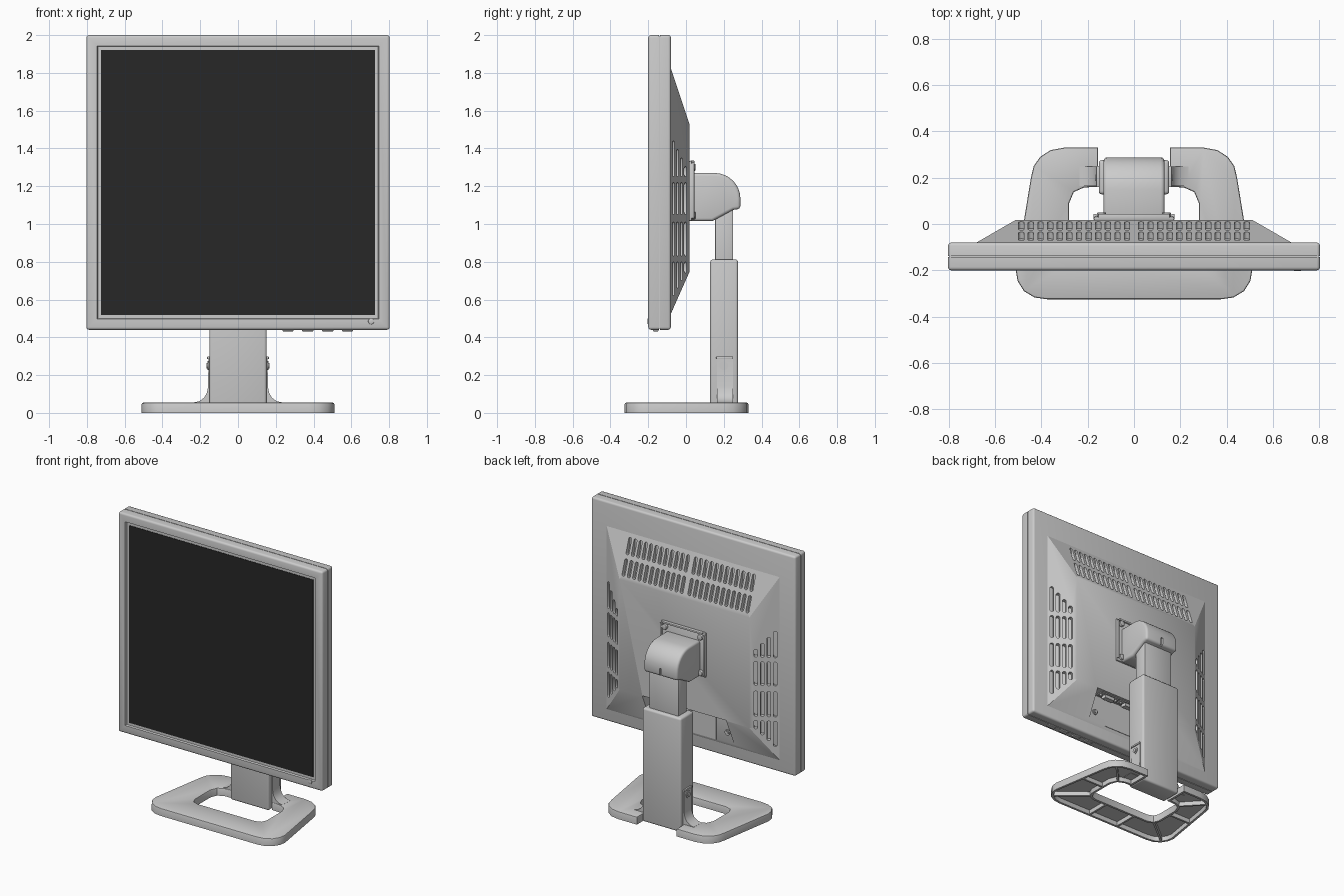
import bpy, bmesh
from math import cos, sin, pi, radians
from mathutils import Matrix, Vector

if "Cube" in bpy.data.objects:
    bpy.data.objects.remove(bpy.data.objects["Cube"])

XY = Matrix.Identity(4)                                                    # extrude along z
YZ = Matrix(((0, 0, 1, 0), (1, 0, 0, 0), (0, 1, 0, 0), (0, 0, 0, 1)))      # extrude along x
XZ = Matrix(((1, 0, 0, 0), (0, 0, 1, 0), (0, 1, 0, 0), (0, 0, 0, 1)))      # extrude along y


def prism(bm, pts, m, c0, c1):
    lo = [bm.verts.new(m @ Vector((a, b, c0))) for a, b in pts]
    hi = [bm.verts.new(m @ Vector((a, b, c1))) for a, b in pts]
    n = len(pts)
    bm.faces.new(lo[::-1])
    bm.faces.new(hi)
    for i in range(n):
        bm.faces.new((lo[i], lo[(i + 1) % n], hi[(i + 1) % n], hi[i]))


def rect(a0, a1, b0, b1):
    return [(a0, b0), (a1, b0), (a1, b1), (a0, b1)]


def circle(a, b, r, n=20):
    return [(a + r * cos(2 * pi * k / n), b + r * sin(2 * pi * k / n)) for k in range(n)]


def mirror(pts):
    return [(-a, b) for a, b in pts]


def smooth(o):
    bpy.ops.object.select_all(action='DESELECT')
    o.select_set(True)
    bpy.context.view_layer.objects.active = o
    bpy.ops.object.shade_smooth_by_angle(angle=radians(32))


def finish(bm, name, bevel=0, segs=2, mat=None):
    bmesh.ops.recalc_face_normals(bm, faces=bm.faces[:])
    if bevel:
        es = [e for e in bm.edges if len(e.link_faces) == 2 and e.calc_face_angle(0) > radians(35)]
        bmesh.ops.bevel(bm, geom=es, offset=bevel, segments=segs, profile=0.5,
                        affect='EDGES', clamp_overlap=True)
    me = bpy.data.meshes.new(name)
    bm.to_mesh(me)
    bm.free()
    o = bpy.data.objects.new(name, me)
    bpy.context.collection.objects.link(o)
    if mat:
        me.materials.append(mat)
    smooth(o)
    return o


def part(name, shapes, bevel=0, segs=2, mat=None):
    bm = bmesh.new()
    for s in shapes:
        prism(bm, *s)
    return finish(bm, name, bevel, segs, mat)


def cut(o, shapes):
    c = part("cutter", shapes)
    c.hide_render = True
    mod = o.modifiers.new("cut", 'BOOLEAN')
    mod.operation, mod.object, mod.solver = 'DIFFERENCE', c, 'EXACT'
    bpy.context.view_layer.objects.active = o
    bpy.ops.object.modifier_apply(modifier=mod.name)
    bpy.data.objects.remove(c)
    smooth(o)


dark = bpy.data.materials.new("screen_dark")
dark.diffuse_color = (0.02, 0.02, 0.02, 1)
dark.use_nodes = True
dark.node_tree.nodes["Principled BSDF"].inputs["Base Color"].default_value = dark.diffuse_color


# front bezel and rear shell, with a narrow seam between them
def shell(name, y0, y1, flat_y, opening):
    bm = bmesh.new()
    prism(bm, rect(-0.803, 0.803, 0.44, 2.0), XZ, y0, y1)
    bmesh.ops.recalc_face_normals(bm, faces=bm.faces[:])
    es = [e for e in bm.edges if not all(abs(v.co.y - flat_y) < 1e-4 for v in e.verts)]
    bmesh.ops.bevel(bm, geom=es, offset=0.014, segments=3, profile=0.5, affect='EDGES')
    if opening:
        bmesh.ops.recalc_face_normals(bm, faces=bm.faces[:])
        f = max((f for f in bm.faces if f.normal.y < -0.9), key=lambda f: f.calc_area())
        bmesh.ops.inset_region(bm, faces=[f], thickness=0.06, depth=0)
        bmesh.ops.inset_region(bm, faces=[f], thickness=0.006, depth=-0.012)
    finish(bm, name)


shell("front_bezel", -0.2, -0.142, -0.142, True)
shell("rear_shell", -0.138, -0.08, -0.138, False)
part("shell_seam", [(rect(-0.796, 0.796, 0.447, 1.993), XZ, -0.145, -0.135)])
part("screen", [(rect(-0.724, 0.724, 0.519, 1.921), XZ, -0.191, -0.18)], mat=dark)
part("power_button", [(circle(0.705, 0.485, 0.016), XZ, -0.203, -0.19)], 0.003)
part("menu_buttons", [(rect(x, x + 0.06, -0.175, -0.145), XY, 0.432, 0.45)
                      for x in (0.235, 0.34, 0.445, 0.55)], 0.003)

# tapered back housing
ya, yb = -0.08, 0.018
bm = bmesh.new()
outer = [bm.verts.new((x, ya, z)) for x, z in rect(-0.68, 0.68, 0.525, 1.825)]
inner = [bm.verts.new((x, yb, z)) for x, z in rect(-0.51, 0.51, 0.745, 1.53)]
bm.faces.new(outer)
bm.faces.new(inner)
for i in range(4):
    j = (i + 1) % 4
    bm.faces.new((outer[i], outer[j], inner[j], inner[i]))
housing = finish(bm, "back_housing")
cut(housing, [(rect(-0.33, 0.33, 0.4, 0.75), XZ, -0.07, 0.1)])   # port recess


def frame(origin, u, v):
    u, v = Vector(u).normalized(), Vector(v).normalized()
    m = Matrix((u, v, u.cross(v))).transposed().to_4x4()
    m.translation = origin
    return m


def slot(origin, u, v, w, l):
    r, e = w / 2, l / 2 - w / 2
    pts = []
    for k in range(12):
        t = pi * (k + 0.5) / 6
        pts.append((r * cos(t), r * sin(t) + (e if sin(t) > 0 else -e)))
    return (pts, frame(origin, u, v), -0.03, 0.03)


# vent slots: two rows on the top slope, four columns on each side slope
vents = []
for y in (-0.053, -0.008):
    z = 1.825 - (y - ya) / (yb - ya) * 0.295
    for s in (-1, 1):
        for k in range(12):
            vents.append(slot((s * (0.03 + 0.0415 * k), y, z), (1, 0, 0), (0, yb - ya, -0.295), 0.024, 0.115))
for s in (-1, 1):
    for c in range(4):
        y = -0.066 + 0.021 * c
        x = s * (0.68 - (y - ya) / (yb - ya) * 0.17)
        for z0, z1 in ((0.62 + 0.04 * c, 0.8), (0.83, 1.01), (1.05, 1.22), (1.25, 1.44 - 0.045 * c)):
            vents.append(slot((x, y, (z0 + z1) / 2), (s * 0.17, ya - yb, 0), (0, 0, 1), 0.026, z1 - z0))
cut(housing, vents)

# connectors under the recess ceiling, label and screws on the recess wall
for name, x, w in (("analog_port", 0.2, 0.055), ("digital_port", 0.02, 0.065)):
    y = -0.026
    part(name, [(rect(x - w - 0.022, x + w + 0.022, y - 0.026, y + 0.026), XY, 0.744, 0.752),
                ([(x - w + 0.01, y - 0.017), (x + w - 0.01, y - 0.017), (x + w - 0.018, y + 0.017),
                  (x - w + 0.018, y + 0.017)], XY, 0.722, 0.75)] +
         [(circle(x + s * (w + 0.008), y, 0.01, 6), XY, 0.73, 0.75) for s in (-1, 1)])
part("rating_label", [(rect(-0.19, 0.19, 0.545, 0.715), XZ, -0.072, -0.068)])
part("recess_screws", [(circle(s * 0.28, 0.62, r, 16), XZ, -0.075, y)
                       for s in (-1, 1) for r, y in ((0.02, -0.062), (0.012, -0.055))])

# mounting plate with corner bolts
part("mount_plate", [(rect(-0.175, 0.175, 1.015, 1.335), XZ, 0.015, 0.032)], 0.008)
part("mount_rim", [(rect(a, b, c, d), XZ, 0.02, 0.044) for a, b, c, d in
                   ((-0.175, -0.162, 1.03, 1.32), (0.162, 0.175, 1.03, 1.32), (-0.155, 0.155, 1.322, 1.335))], 0.003)
part("mount_bolts", [(circle(sx * 0.14, z, 0.02, 16), XZ, 0.02, 0.05)
                     for sx in (-1, 1) for z in (1.045, 1.3)], 0.005)

# curved tilt head
arc = [(0.15 + 0.138 * sin(t * pi / 16), 1.135 + 0.135 * cos(t * pi / 16)) for t in range(9)]
head = part("tilt_head", [([(0.02, 1.015), (0.02, 1.27)] + arc + [(0.288, 1.08), (0.25, 1.075), (0.14, 1.015)],
                           YZ, -0.132, 0.132)], 0.016, 3)
cut(head, [(rect(-0.008, 0.008, 1.05, 1.135), XZ, 0.275, 0.35)])

# telescoping post
part("inner_post", [(rect(-0.115, 0.115, 0.153, 0.25), XY, 0.7, 1.12)], 0.008)
part("outer_post", [(rect(-0.152, 0.152, 0.128, 0.276), XY, 0.004, 0.812)], 0.014, 3)

# flared side brackets with lock knobs
flare = [(0.13, 0.03), (0.235, 0.03), (0.235, 0.055), (0.205, 0.062), (0.18, 0.08), (0.165, 0.105),
         (0.158, 0.14), (0.157, 0.285), (0.13, 0.295)]
part("post_flares", [(p, XZ, 0.163, 0.248) for p in (flare, mirror(flare))])
part("flare_caps", [(rect(s * 0.155 - 0.008, s * 0.155 + 0.008, 0.16, 0.25), XY, 0.285, 0.298)
                    for s in (-1, 1)], 0.002)
part("lock_knobs", [(circle(0.2, 0.25, r), YZ, s * 0.15, s * d)
                    for s in (-1, 1) for r, d in ((0.024, 0.161), (0.014, 0.167))])

# C-shaped foot: open at the back around the post, hollow underneath
out = [(0.155, 0.33), (0.3, 0.33), (0.36, 0.319), (0.405, 0.29), (0.433, 0.25), (0.445, 0.2), (0.51, -0.2),
       (0.503, -0.245), (0.475, -0.29), (0.43, -0.317), (0.375, -0.325)]
inn = [(0.28, -0.08), (0.265, -0.115), (0.225, -0.13)]
inb = [(0.155, 0.16), (0.215, 0.158), (0.26, 0.138), (0.28, 0.09)]
loop = out + mirror(out)[::-1] + mirror(inb + inn) + (inb + inn)[::-1]
bm = bmesh.new()
prism(bm, loop, XY, 0, 0.054)
bmesh.ops.recalc_face_normals(bm, faces=bm.faces[:])
top = [e for e in bm.edges if all(v.co.z > 0.05 for v in e.verts)]
bmesh.ops.bevel(bm, geom=top, offset=0.008, segments=2, profile=0.5, affect='EDGES')
under = [f for f in bm.faces if f.normal.z < -0.9]
bmesh.ops.inset_region(bm, faces=under, thickness=0.016, depth=0, use_even_offset=True)
bmesh.ops.inset_region(bm, faces=under, thickness=0.001, depth=-0.032, use_even_offset=True)
finish(bm, "foot")


# stiffening ribs under the foot
def rib(p, q):
    p, q = Vector(p), Vector(q)
    d = (q - p).normalized() * 0.007
    n = Vector((-d.y, d.x))
    return ([p + n, p - n, q - n, q + n], XY, 0.002, 0.036)


ribs = []
for s in (-1, 1):
    for p, q in (((0.27, -0.12), (0.47, -0.28)), ((0.285, 0.02), (0.465, 0.02)),
                 ((0.26, 0.145), (0.395, 0.29)), ((0.12, -0.135), (0.12, -0.318))):
        ribs.append(rib((s * p[0], p[1]), (s * q[0], q[1])))
part("foot_ribs", ribs)
